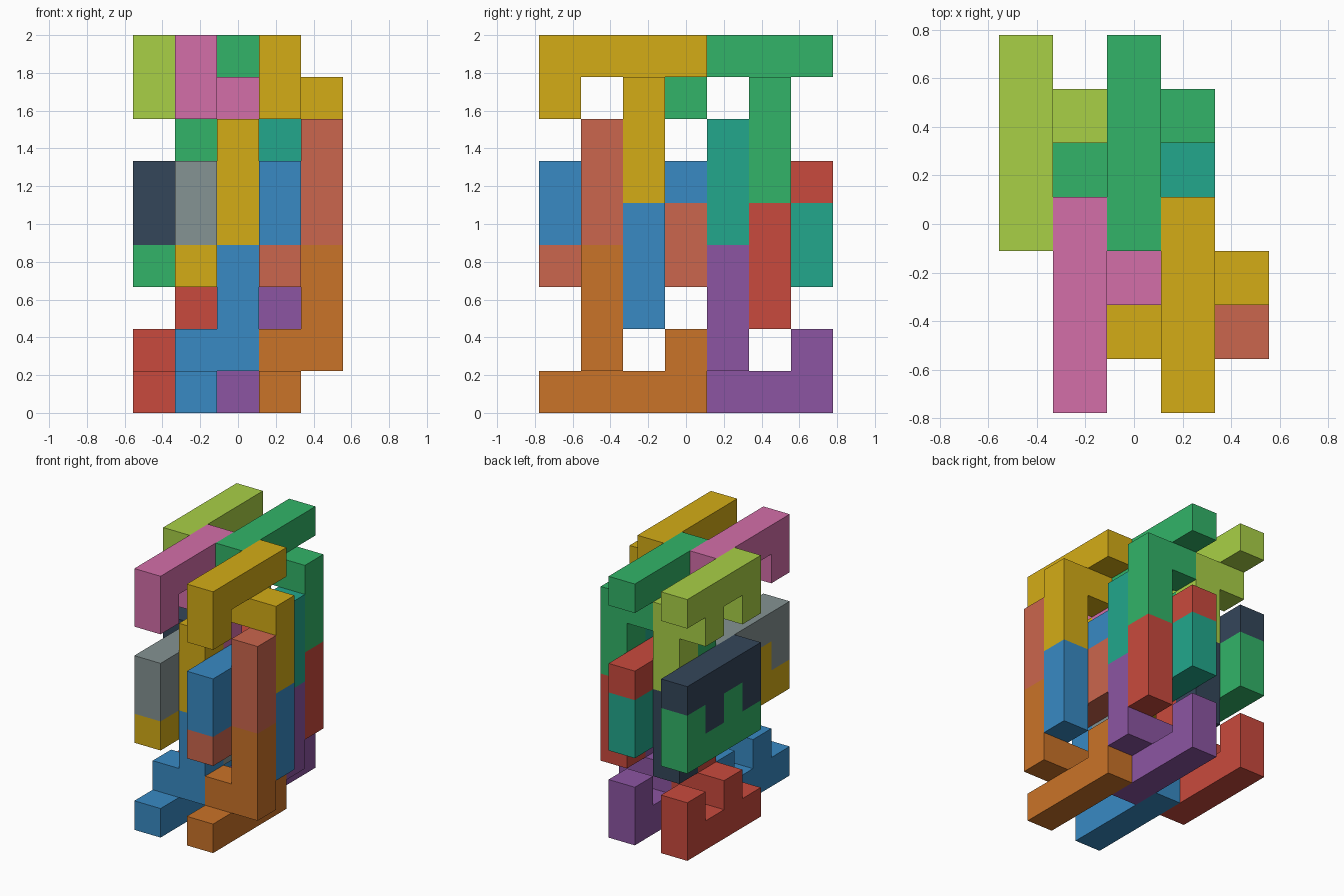
import bpy, bmesh
from mathutils import Vector

if "Cube" in bpy.data.objects:
    bpy.data.objects.remove(bpy.data.objects["Cube"])

U = 2 / 9                       # edge of one cube cell
ORIGIN = Vector((-2.5 * U, -3.5 * U, 0))

COLORS = {
    "yellow": "D4AC16", "blue": "388AC4", "salmon": "CB664D", "orange": "CA7328",
    "green": "32B468", "red": "C94A3D", "teal": "22A78C", "purple": "8C55A2",
    "pink": "D46EA9", "grey": "859393", "lime": "A9D046", "navy": "34465A",
}

# Hook piece: bar of four, foot at one end, link and a three-cell side stick
HOOK = [(0, 0, 0), (0, 1, 0), (0, 2, 0), (0, 3, 0), (0, 0, -1), (0, 2, -1),
        (1, 2, -1), (1, 2, -2), (1, 2, -3)]
# The same piece turned half a turn about x
FLIPPED = [(x, 3 - y, -z) for x, y, z in HOOK]

# Six cell sides: direction and the two in-plane axes
SIDES = [(Vector([s if i == a else 0 for i in range(3)]), a, s)
         for a in range(3) for s in (-1, 1)]


def material(name):
    mat = bpy.data.materials.get(name)
    if not mat:
        mat = bpy.data.materials.new(name)
        srgb = [int(COLORS[name][i:i + 2], 16) / 255 for i in (0, 2, 4)]
        mat.diffuse_color = [c / 12.92 if c <= 0.04045 else ((c + 0.055) / 1.055) ** 2.4
                             for c in srgb] + [1]
        mat.use_nodes = True
        mat.node_tree.nodes["Principled BSDF"].inputs["Base Color"].default_value = mat.diffuse_color
    return mat


def add_piece(name, cells, offset, color):
    """Closed shell around a set of cube cells."""
    filled = set(cells)
    bm = bmesh.new()
    for cell in cells:
        for d, axis, sign in SIDES:
            if tuple(int(c + v) for c, v in zip(cell, d)) in filled:
                continue
            b, c = (axis + 1) % 3, (axis + 2) % 3
            corners = []
            for p, q in ((0, 0), (1, 0), (1, 1), (0, 1))[::sign]:
                v = Vector(cell) + Vector(offset)
                v[axis] += sign > 0
                v[b] += p
                v[c] += q
                corners.append(bm.verts.new(v * U + ORIGIN))
            bm.faces.new(corners)
    bmesh.ops.remove_doubles(bm, verts=bm.verts, dist=1e-4)
    bmesh.ops.dissolve_limit(bm, angle_limit=0.01, verts=bm.verts, edges=bm.edges)
    mesh = bpy.data.meshes.new(name)
    bm.to_mesh(mesh)
    bm.free()
    mesh.materials.append(material(color))
    bpy.context.collection.objects.link(bpy.data.objects.new(name, mesh))


# Four stacks, each with two hanging hooks and two upright flipped hooks
LEVELS = [("top_hook", HOOK, 8), ("middle_hook", HOOK, 5),
          ("middle_flipped_hook", FLIPPED, 3), ("bottom_flipped_hook", FLIPPED, 0)]
STACKS = [
    ("front_right", 3, 0, ("yellow", "blue", "salmon", "orange")),
    ("back_right", 2, 3, ("green", "red", "teal", "purple")),
    ("front_left", 1, 0, ("pink", "grey", "yellow", "blue")),
    ("back_left", 0, 3, ("lime", "navy", "green", "red")),
]
for stack, x, y, colors in STACKS:
    for (level, cells, z), color in zip(LEVELS, colors):
        add_piece(f"{stack}_{level}", cells, (x, y, z), color)
